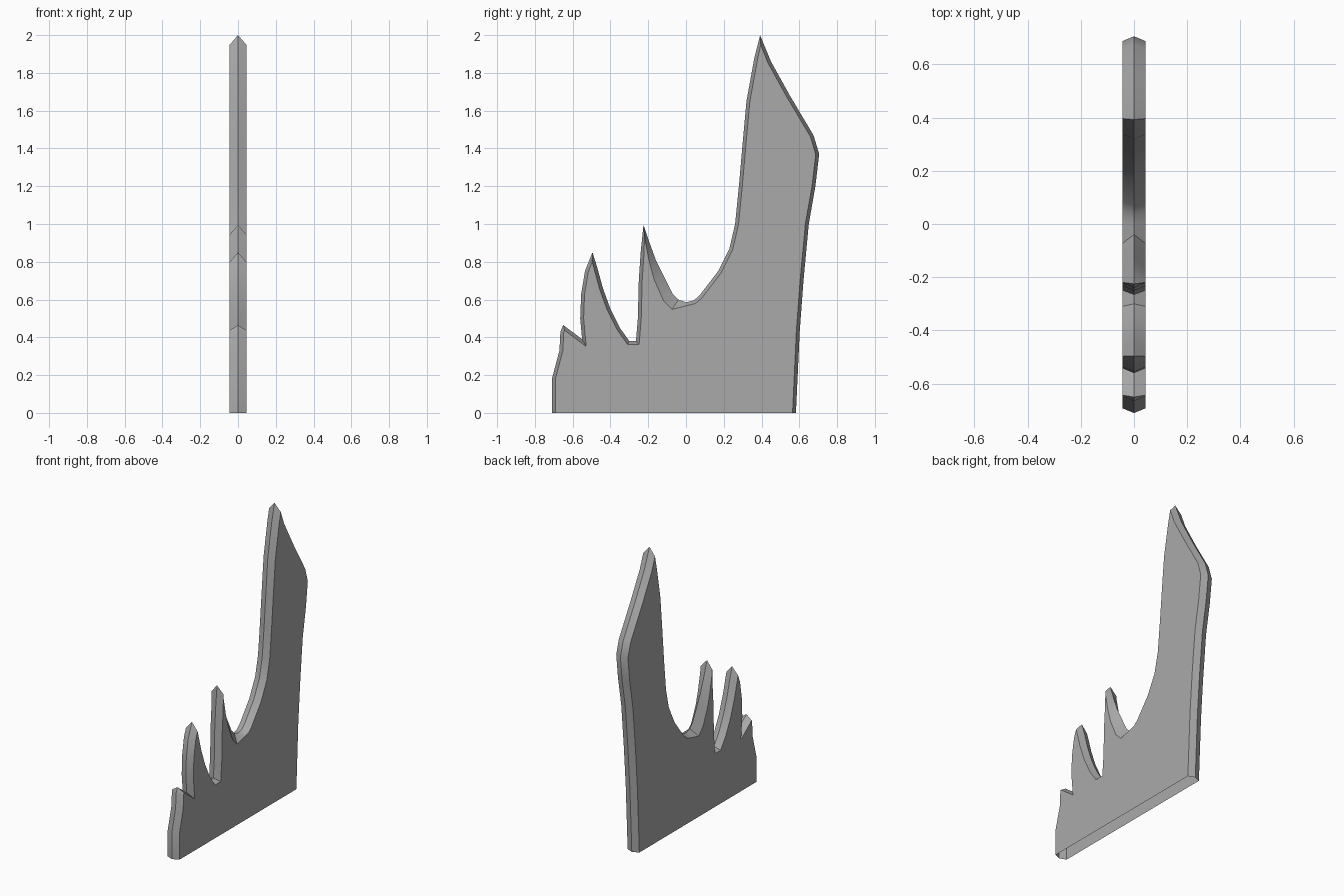
import bpy
import bmesh
from mathutils import Vector

cube = bpy.data.objects.get("Cube")
if cube:
    bpy.data.objects.remove(cube, do_unlink=True)

HALF_THICKNESS = 0.044
EDGE = 0.018     # normal width of the chamfer
BLADE = 0.06     # wide chamfer on the thin trailing side of the middle spike

# Centre ridge of the slab as (y, z), front bottom to back bottom
front_spike = [(-.71, 0), (-.71, .18), (-.67, .33), (-.665, .43), (-.65, .465)]
second_spike = [(-.55, .39), (-.56, .5), (-.555, .63), (-.535, .75), (-.495, .85),
                (-.47, .77), (-.44, .66), (-.4, .55), (-.35, .45), (-.3, .38)]
middle_spike = [(-.265, .38), (-.255, .5), (-.25, .7), (-.24, .85), (-.225, .995)]
blade_side = [(-.2, .92), (-.16, .81), (-.12, .73), (-.07, .63), (-.04, .6)]
tall_spike = [(0, .585), (.04, .595), (.07, .62), (.17, .75), (.23, .87),
              (.26, 1), (.28, 1.2), (.3, 1.43), (.32, 1.65), (.36, 1.87), (.392, 2)]
back_edge = [(.45, 1.86), (.55, 1.68), (.675, 1.47), (.705, 1.37),
             (.685, 1.2), (.65, 1), (.622, .7), (.602, .43), (.582, 0)]

outline = []
for part in (front_spike, second_spike, middle_spike, blade_side, tall_spike, back_edge):
    outline += [Vector(p) for p in part]
blade_start = len(front_spike + second_spike + middle_spike)
blade_range = range(blade_start, blade_start + len(blade_side))


def inward(a, b):
    """Unit normal pointing into the slab from the segment a to b."""
    d = (b - a).normalized()
    return Vector((d.y, -d.x))


def inset_point(i):
    """Outline point moved into the slab by the chamfer width."""
    p = outline[i]
    if i == 0:
        return p + Vector((EDGE, 0))
    if i == len(outline) - 1:
        return p - Vector((EDGE, 0))
    n1 = inward(outline[i - 1], p)
    n2 = inward(p, outline[i + 1])
    mid = (n1 + n2).normalized()
    # On the blade, stay inside the narrow upper part of the spike
    width = min(BLADE, .45 * (p.x + .24)) if i in blade_range else EDGE
    return p + mid * width / max(mid.dot(n1), .35)


# Slab: ridge loop plus an inset loop on each side, open underneath
bm = bmesh.new()
ridge = [bm.verts.new((0, p.x, p.y)) for p in outline]
inner = [inset_point(i) for i in range(len(outline))]
for side in (-1, 1):
    loop = [bm.verts.new((side * HALF_THICKNESS, p.x, p.y)) for p in inner]
    for i in range(len(loop) - 1):
        bm.faces.new((ridge[i], ridge[i + 1], loop[i + 1], loop[i]))
    bm.faces.new(loop)
bmesh.ops.recalc_face_normals(bm, faces=bm.faces)

mesh = bpy.data.meshes.new("spiked_slab")
bm.to_mesh(mesh)
bm.free()
slab = bpy.data.objects.new("spiked_slab", mesh)
bpy.context.collection.objects.link(slab)

# Plain grey material
grey = bpy.data.materials.new("plain_grey")
grey.use_nodes = True
colour = (.4, .4, .4, 1)
grey.diffuse_color = colour
grey.node_tree.nodes["Principled BSDF"].inputs["Base Color"].default_value = colour
mesh.materials.append(grey)

# Smooth shading with sharp chamfer edges
bpy.ops.object.select_all(action="DESELECT")
slab.select_set(True)
bpy.context.view_layer.objects.active = slab
bpy.ops.object.shade_smooth_by_angle(angle=.52)
